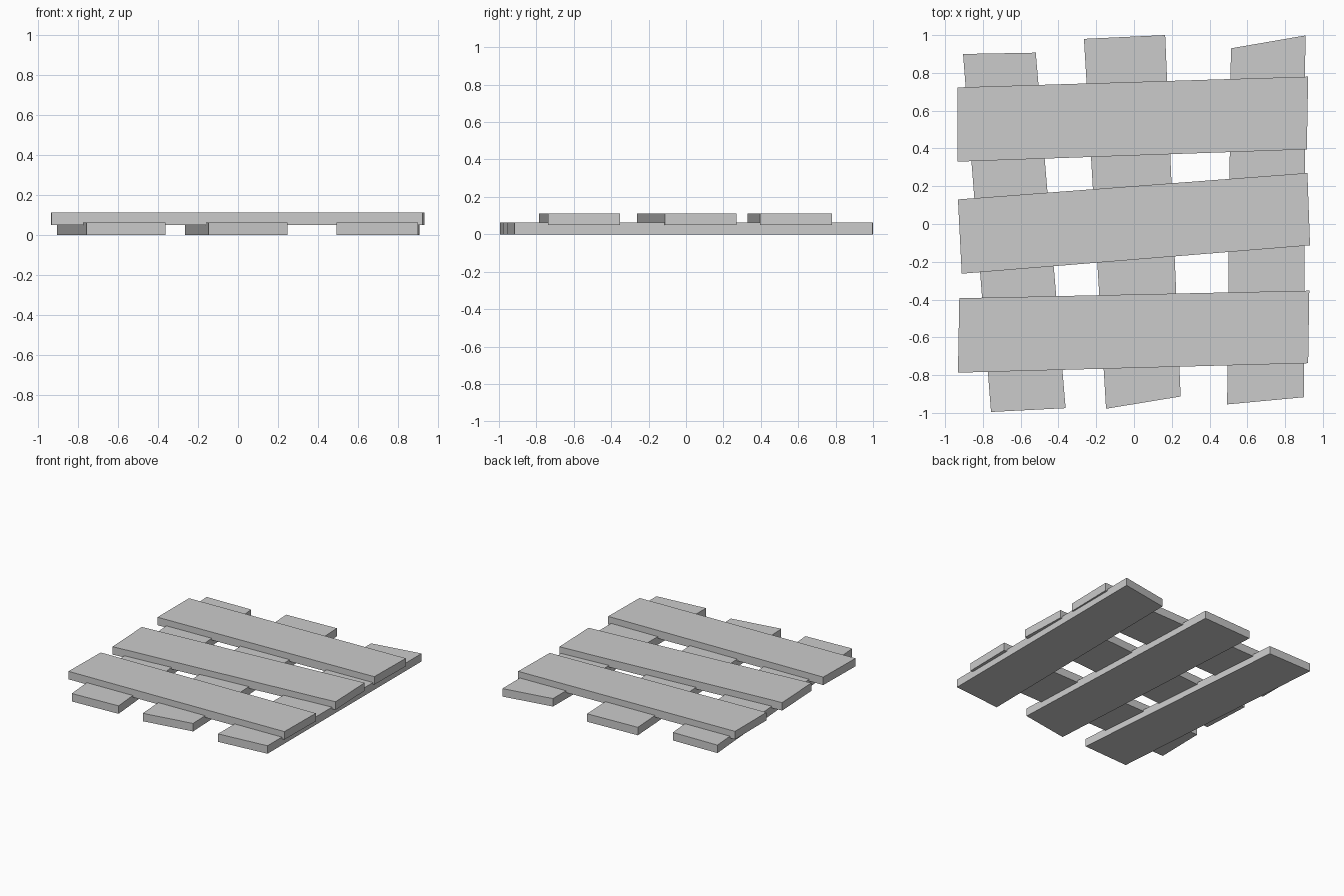
import bpy
import bmesh

cube = bpy.data.objects.get("Cube")
if cube:
    bpy.data.objects.remove(cube, do_unlink=True)

grey = bpy.data.materials.new("plain grey")
grey.use_nodes = True
colour = (0.6, 0.6, 0.6, 1)
grey.diffuse_color = colour
grey.node_tree.nodes["Principled BSDF"].inputs["Base Color"].default_value = colour

THICKNESS = 0.063


def plank(name, corners, bottom):
    """Extrude a hand-cut, four-cornered outline into a flat board."""
    bm = bmesh.new()
    face = bm.faces.new([bm.verts.new((x, y, bottom)) for x, y in corners])
    top = bmesh.ops.extrude_face_region(bm, geom=[face])["geom"]
    for v in top:
        if isinstance(v, bmesh.types.BMVert):
            v.co.z += THICKNESS
    bmesh.ops.recalc_face_normals(bm, faces=bm.faces)
    mesh = bpy.data.meshes.new(name)
    bm.to_mesh(mesh)
    bm.free()
    mesh.materials.append(grey)
    obj = bpy.data.objects.new(name, mesh)
    bpy.context.collection.objects.link(obj)


# Lower boards, running front to back
lower = {
    "right": [(-0.905, 0.9), (-0.52, 0.907), (-0.362, -0.975), (-0.757, -0.995)],
    "middle": [(-0.265, 0.98), (0.165, 1.0), (0.247, -0.913), (-0.148, -0.978)],
    "left": [(0.513, 0.93), (0.907, 0.998), (0.9, -0.917), (0.493, -0.955)],
}
# Upper boards, running side to side and slightly sunk into the lower ones
upper = {
    "back": [(-0.935, 0.723), (0.922, 0.78), (0.915, 0.395), (-0.935, 0.33)],
    "middle": [(-0.932, 0.13), (0.918, 0.27), (0.932, -0.113), (-0.912, -0.263)],
    "front": [(-0.925, -0.393), (0.928, -0.353), (0.922, -0.737), (-0.932, -0.787)],
}
for side, corners in lower.items():
    plank(f"lower_plank_{side}", corners, 0)
for side, corners in upper.items():
    plank(f"upper_plank_{side}", corners, 0.049)
